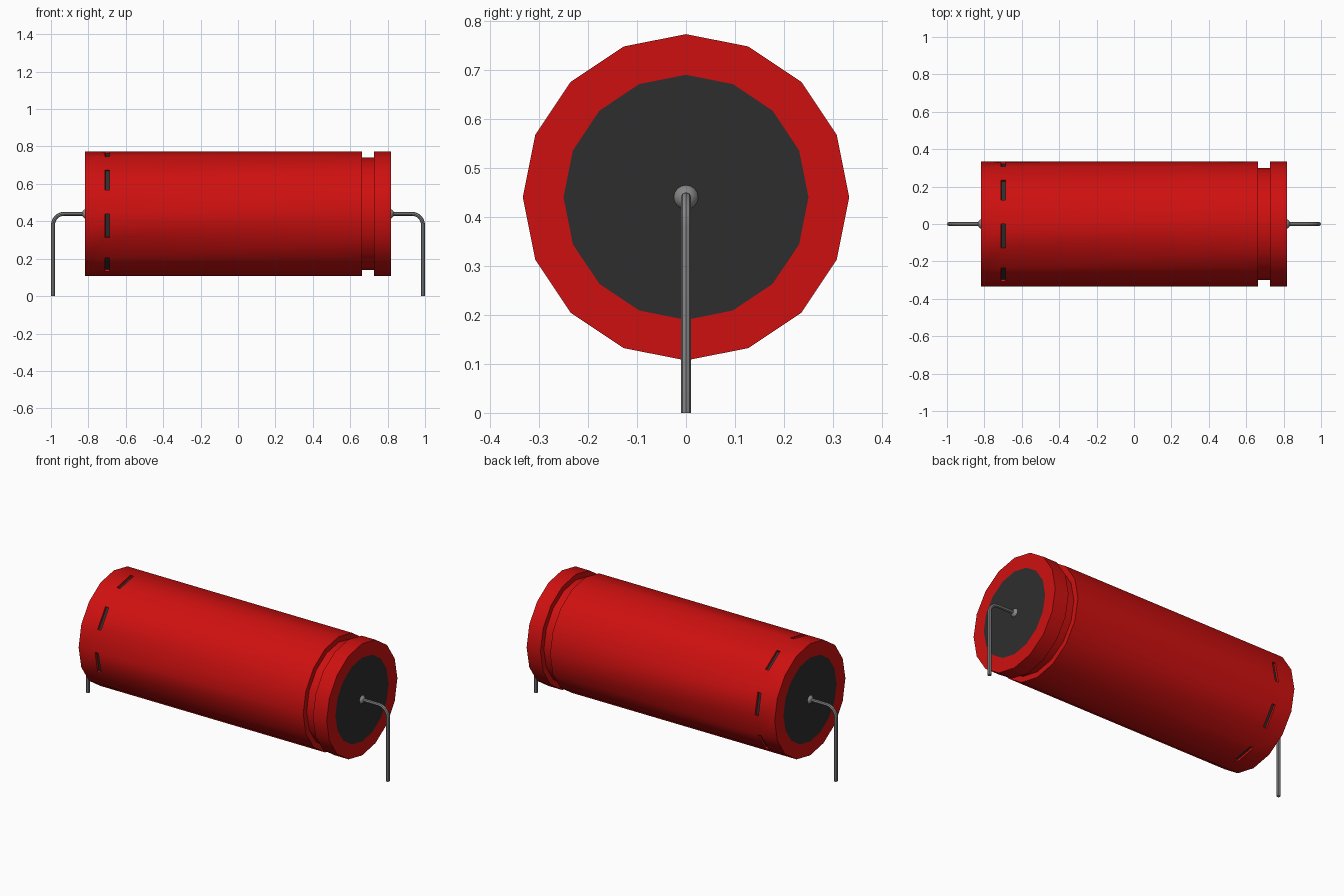
import bpy, bmesh, math
from mathutils import Matrix

if "Cube" in bpy.data.objects:
    bpy.data.objects.remove(bpy.data.objects["Cube"], do_unlink=True)

AXIS_Z = 0.44     # height of the can's axis
RADIUS = 0.333
SIDES = 16
END = 0.818       # half length of the can


def material(name, rgb):
    m = bpy.data.materials.new(name)
    m.use_nodes = True
    m.diffuse_color = (*rgb, 1)
    bsdf = next(n for n in m.node_tree.nodes if n.type == 'BSDF_PRINCIPLED')
    bsdf.inputs["Base Color"].default_value = (*rgb, 1)
    return m


RED = material("red sleeve", (0.62, 0.005, 0.005))
DARK = material("dark grey rubber", (0.027, 0.027, 0.027))
METAL = material("grey metal", (0.24, 0.24, 0.24))


def finish(ob, *mats):
    for m in mats:
        ob.data.materials.append(m)
    bpy.ops.object.select_all(action='DESELECT')
    ob.select_set(True)
    bpy.context.view_layer.objects.active = ob
    bpy.ops.object.shade_smooth_by_angle(angle=math.radians(35))


def mesh_object(name, bm):
    me = bpy.data.meshes.new(name)
    bm.to_mesh(me)
    bm.free()
    ob = bpy.data.objects.new(name, me)
    bpy.context.collection.objects.link(ob)
    return ob


# Can: a turned profile of (x, radius) with a groove near the left end
profile = [(-END, 0.25), (-END, RADIUS), (-0.71, RADIUS), (-0.688, RADIUS),
           (0.663, RADIUS), (0.663, 0.30), (0.727, 0.30), (0.727, RADIUS),
           (END, RADIUS), (END, 0.25)]
SLOT_BAND = 2
bm = bmesh.new()
rings = []
for x, r in profile:
    ring = []
    for i in range(SIDES):
        t = math.tau * i / SIDES
        ring.append(bm.verts.new((x, -r * math.cos(t), AXIS_Z + r * math.sin(t))))
    rings.append(ring)

slots = []
for band, (a, b) in enumerate(zip(rings, rings[1:])):
    for i in range(SIDES):
        j = (i + 1) % SIDES
        face = bm.faces.new((a[i], a[j], b[j], b[i]))
        if band == SLOT_BAND and i % 2:
            slots.append(face)

# Dark end discs
for ring in (rings[0], rings[-1]):
    bm.faces.new(ring).material_index = 1
bmesh.ops.recalc_face_normals(bm, faces=bm.faces[:])

# Shallow dark slots on every other side of the narrow band
bmesh.ops.inset_individual(bm, faces=slots, thickness=0.0005, depth=-0.012)
for face in slots:
    face.material_index = 1
finish(mesh_object("can_body", bm), RED, DARK)

# Bent wire leads and their solder beads at both ends
BEND, WIRE_X, WIRE_R = 0.06, 0.989, 0.0105
for side, label in ((1, "left"), (-1, "right")):
    path = [(0.80, AXIS_Z)]
    for k in range(9):
        a = math.pi / 2 * (1 - k / 8)
        path.append((WIRE_X - BEND + BEND * math.cos(a),
                     AXIS_Z - BEND + BEND * math.sin(a)))
    path.append((WIRE_X, 0.0))

    cu = bpy.data.curves.new(label + "_lead", 'CURVE')
    cu.dimensions = '3D'
    cu.bevel_depth = WIRE_R
    cu.bevel_resolution = 2
    cu.use_fill_caps = True
    spline = cu.splines.new('POLY')
    spline.points.add(len(path) - 1)
    for p, (x, z) in zip(spline.points, path):
        p.co = (side * x, 0, z, 1)
    lead = bpy.data.objects.new(label + "_lead", cu)
    bpy.context.collection.objects.link(lead)
    bpy.ops.object.select_all(action='DESELECT')
    lead.select_set(True)
    bpy.context.view_layer.objects.active = lead
    bpy.ops.object.convert(target='MESH')
    finish(bpy.context.view_layer.objects.active, METAL)

    bm = bmesh.new()
    bmesh.ops.create_uvsphere(
        bm, u_segments=16, v_segments=10, radius=0.027,
        matrix=Matrix.Translation((side * 0.808, 0, AXIS_Z)) @ Matrix.Rotation(math.pi / 2, 4, 'Y'))
    finish(mesh_object(label + "_bead", bm), METAL)
